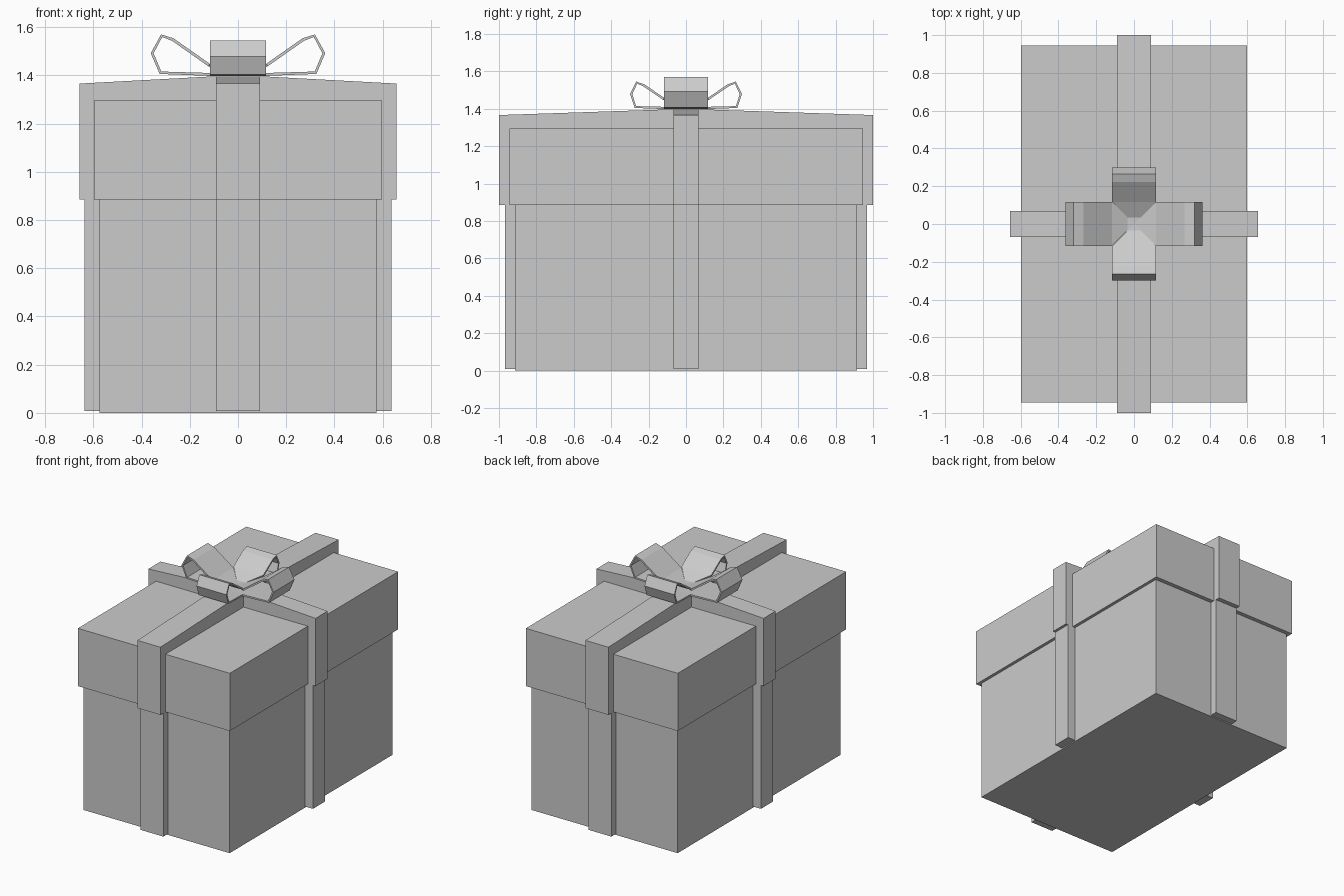
import bpy, bmesh, math
from mathutils import Matrix

if "Cube" in bpy.data.objects:
    bpy.data.objects.remove(bpy.data.objects["Cube"])

grey = bpy.data.materials.new("plain grey")
grey.diffuse_color = (0.6, 0.6, 0.6, 1)
grey.use_nodes = True
grey.node_tree.nodes["Principled BSDF"].inputs["Base Color"].default_value = grey.diffuse_color


def finish(name, bm, fix=True):
    if fix:
        bmesh.ops.recalc_face_normals(bm, faces=bm.faces)
    me = bpy.data.meshes.new(name)
    bm.to_mesh(me)
    bm.free()
    me.materials.append(grey)
    ob = bpy.data.objects.new(name, me)
    bpy.context.collection.objects.link(ob)
    return ob


def block(name, x, y, z0, z1):
    bm = bmesh.new()
    bmesh.ops.create_cube(bm, size=1, matrix=Matrix.Translation((0, 0, (z0 + z1) / 2))
                          @ Matrix.Diagonal((2 * x, 2 * y, z1 - z0, 1)))
    return finish(name, bm)


def band(name, profile, half, turn):
    """Closed (r, z) outline extruded across the ribbon width."""
    bm = bmesh.new()
    face = bm.faces.new([bm.verts.new((r, -half, z)) for r, z in profile])
    new = bmesh.ops.extrude_face_region(bm, geom=[face])["geom"]
    bmesh.ops.translate(bm, vec=(0, 2 * half, 0),
                        verts=[v for v in new if isinstance(v, bmesh.types.BMVert)])
    bm.transform(Matrix.Rotation(turn, 4, "Z"))
    return finish(name, bm)


def bow_loop(name, path, turn):
    """Ribbon strip along an (r, z) path, pinched near the knot."""
    bm = bmesh.new()
    rows = []
    for r, z in path:
        w = min(0.117, max(0.035, r))
        rows.append([bm.verts.new((r, s * w, z)) for s in (-1, 1)])
    for a, b in zip(rows, rows[1:]):
        bm.faces.new((a[0], a[1], b[1], b[0]))
    bm.transform(Matrix.Rotation(turn, 4, "Z"))
    ob = finish(name, bm, fix=False)
    mod = ob.modifiers.new("thickness", "SOLIDIFY")
    mod.thickness = 0.012
    mod.offset = -1


# Box and lid
block("box_body", 0.575, 0.915, 0, 0.89)
block("lid", 0.597, 0.945, 0.885, 1.295)

# Ribbons: upright strips on the box, arched band over the lid
for label, body, lid, wall, half, turn in (
        ("side", 0.637, 0.657, 0.59, 0.068, 0),
        ("front", 0.967, 1.0, 0.94, 0.091, math.pi / 2)):
    inner = body - 0.07
    for side, s in (("a", 1), ("b", -1)):
        band(f"{label}_box_ribbon_{side}",
             [(s * inner, 0.008), (s * body, 0.008), (s * body, 0.886), (s * inner, 0.886)],
             half, turn)
    band(f"{label}_lid_ribbon",
         [(-lid, 0.885), (-lid, 1.366), (-0.1, 1.396), (0.1, 1.396), (lid, 1.366),
          (lid, 0.885), (wall, 0.885), (wall, 1.29), (-wall, 1.29), (-wall, 0.885)],
         half, turn)

# Bow: wide pair along x, shorter pair along y
wide = [(0, 1.398), (0.035, 1.398), (0.117, 1.398), (0.325, 1.406), (0.362, 1.492),
        (0.319, 1.57), (0.268, 1.554), (0.117, 1.448), (0.035, 1.415), (0, 1.413)]
short = [(0, 1.398), (0.035, 1.398), (0.117, 1.398), (0.274, 1.404), (0.299, 1.478),
         (0.266, 1.545), (0.222, 1.53), (0.117, 1.458), (0.035, 1.415), (0, 1.413)]
for i, name in enumerate(("right", "back", "left", "front")):
    bow_loop(f"bow_loop_{name}", short if i % 2 else wide, i * math.pi / 2)
